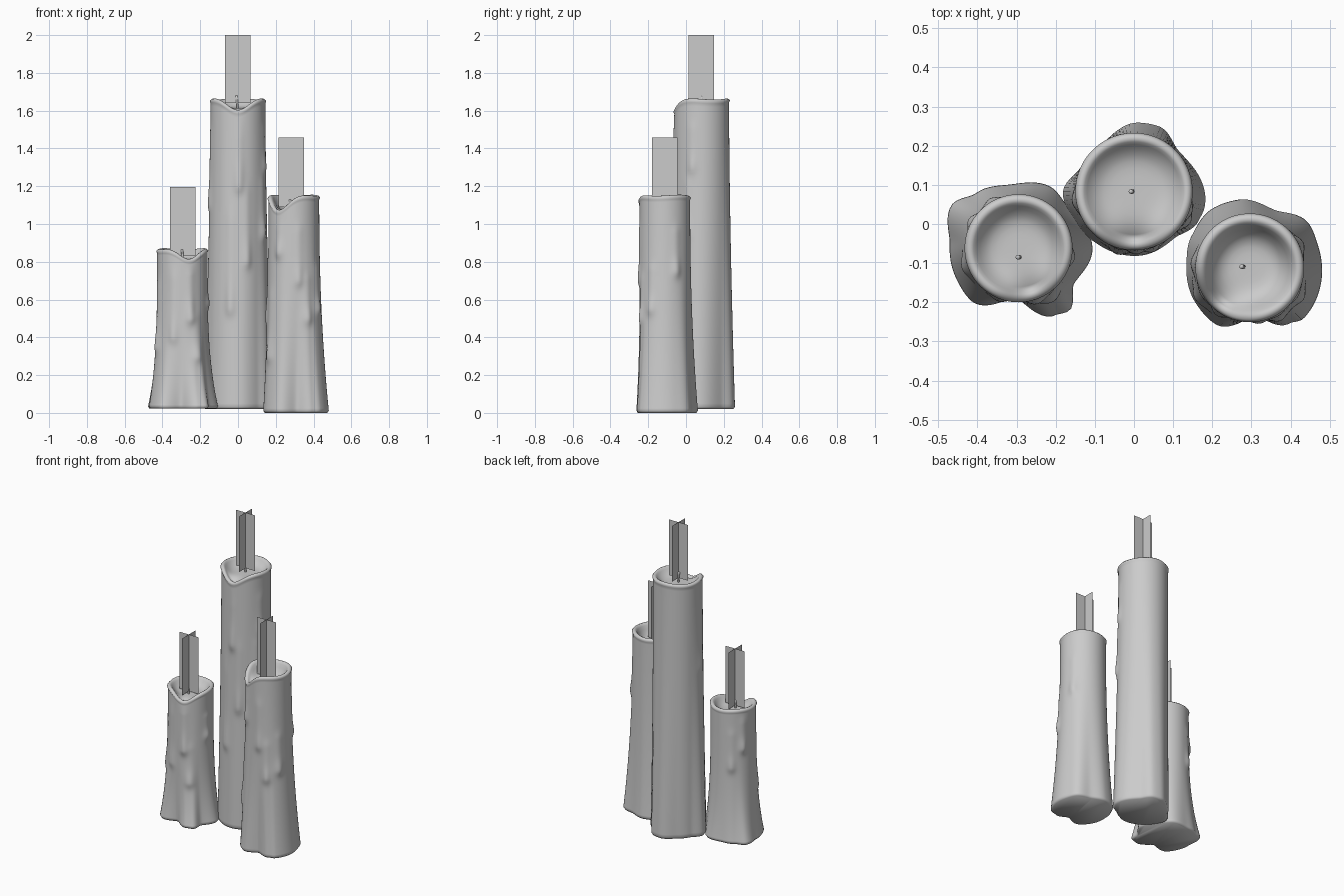
import bpy, bmesh, math
from math import cos, sin, pi, exp, radians

if "Cube" in bpy.data.objects:
    bpy.data.objects.remove(bpy.data.objects["Cube"])

N, RINGS = 96, 90


def angle_gap(a, b):
    return (a - b + pi) % (2 * pi) - pi


def base_radius(outline, cx, cy):
    """Smooth radius-by-angle function through the melted foot outline."""
    pts = sorted((math.atan2(y - cy, x - cx) % (2 * pi), math.hypot(x - cx, y - cy))
                 for x, y in outline)
    pts = [(pts[-1][0] - 2 * pi, pts[-1][1])] + pts + [(pts[0][0] + 2 * pi, pts[0][1])]

    def radius(a):
        a %= 2 * pi
        for (a0, r0), (a1, r1) in zip(pts, pts[1:]):
            if a0 <= a <= a1:
                t = (a - a0) / (a1 - a0)
                t = t * t * (3 - 2 * t)
                return r0 + (r1 - r0) * t
        return pts[0][1]
    return radius


def drip_height(drips, a, z):
    """Running wax: a thin tail that swells into a bead at its lower end."""
    h = 0
    for deg, top, bottom, width, height in drips:
        d = angle_gap(a, radians(deg)) / width
        if z > bottom:
            s = (z - bottom) / (top - bottom)
            along = 0.35 + 0.65 * exp(-(s / 0.3) ** 2)
            if s > 1:
                along *= exp(-((s - 1) / 0.2) ** 2)
        else:
            along = exp(-((z - bottom) / 0.035) ** 2)
        h += height * along * exp(-d * d)
    return h


def wax(name, cx, cy, r, z0, z1, pool, outline, power, notch, drips):
    foot = base_radius(outline, cx, cy)
    n_ang, n_wid, n_dep = radians(notch[0]), notch[1], notch[2]
    bm = bmesh.new()
    rings = []

    def ring(fn):
        rings.append([bm.verts.new(fn(2 * pi * i / N)) for i in range(N)])

    def dip(a):
        return n_dep * exp(-(angle_gap(a, n_ang) / n_wid) ** 2) + 0.006 * (1 + sin(3 * a + cx * 9)) / 2

    def put(a, rad, z):
        return (cx + rad * cos(a), cy + rad * sin(a), z)

    # underside edge
    ring(lambda a: put(a, foot(a) - 0.012, z0))
    # outer wall with flare and drips
    for k in range(RINGS + 1):
        t = k / RINGS

        def wall(a, t=t):
            z = z0 + 0.012 + t * (z1 - dip(a) - 0.022 - z0 - 0.012)
            w = (1 - t) ** power
            rad = r - 0.004 + (foot(a) - r) * w
            rad += drip_height(drips, a, z) * min(1, (1 - t) * 12) * min(1, t * 6)
            return put(a, rad, z)
        ring(wall)
    # rounded lip
    for dr, dz in ((0.001, 0.011), (-0.006, 0.003), (-0.014, 0), (-0.022, 0.004), (-0.029, 0.013)):
        ring(lambda a: put(a, r + dr, z1 - dip(a) - dz))
    # melted bowl
    for f in (0.93, 0.8, 0.65, 0.5, 0.35, 0.2, 0.08):
        def bowl(a):
            edge = z1 - dip(a) - 0.013
            return put(a, (r - 0.031) * f, pool + (edge - pool) * f ** 5)
        ring(bowl)
    for lo, hi in zip(rings, rings[1:]):
        for i in range(N):
            j = (i + 1) % N
            bm.faces.new((lo[i], lo[j], hi[j], hi[i]))
    bm.faces.new(rings[0][::-1])
    bm.faces.new(rings[-1])
    return finish(name, bm)


def finish(name, bm, smooth=True):
    me = bpy.data.meshes.new(name)
    bm.to_mesh(me)
    bm.free()
    for p in me.polygons:
        p.use_smooth = smooth
    ob = bpy.data.objects.new(name, me)
    bpy.context.collection.objects.link(ob)
    return ob


def wick(name, x, y, z0, z1):
    bm = bmesh.new()
    rows = []
    for k in range(5):
        t = k / 4
        rows.append([bm.verts.new((x - 0.004 * t * t + 0.006 * cos(i * pi / 4),
                                   y + 0.006 * sin(i * pi / 4),
                                   z0 + (z1 - z0) * t)) for i in range(8)])
    for lo, hi in zip(rows, rows[1:]):
        for i in range(8):
            j = (i + 1) % 8
            bm.faces.new((lo[i], lo[j], hi[j], hi[i]))
    bm.faces.new(rows[-1])
    finish(name, bm)


def flame(name, x, y, z0, z1, h=0.068):
    """Two crossed upright cards."""
    bm = bmesh.new()
    for dx, dy in ((h, 0), (0, h)):
        bm.faces.new([bm.verts.new(c) for c in (
            (x - dx, y - dy, z0), (x + dx, y + dy, z0), (x + dx, y + dy, z1), (x - dx, y - dy, z1))])
    finish(name, bm, False)


# tall centre candle
wax("tall_candle", 0, 0.083, 0.149, 0.02, 1.665, 1.615,
    [(.015, .263), (.066, .253), (.117, .19), (.184, .04), (.168, .005), (.105, -.04),
     (.015, -.085), (-.087, -.06), (-.15, 0), (-.186, .077), (-.138, .15), (-.087, .207)],
    1.6, (-90, 0.55, 0.055),
    [(-88, 1.6, 1.2, .16, .014), (-72, 1.15, .8, .15, .012), (-105, 1.0, .55, .15, .012),
     (-20, 1.5, 1.3, .16, .010), (-30, 1.2, .95, .15, .012), (190, 1.45, 1.1, .18, .010)])
wick("tall_wick", -0.004, 0.083, 1.61, 1.68)
flame("tall_flame", -0.002, 0.08, 1.64, 2.0)

# short left candle
wax("short_candle", -0.295, -0.062, 0.137, 0.022, 0.872, 0.815,
    [(-.475, -.053), (-.47, .05), (-.406, .082), (-.316, .105), (-.214, .10), (-.168, .05),
     (-.102, -.066), (-.15, -.155), (-.163, -.225), (-.20, -.237), (-.304, -.194),
     (-.418, -.2), (-.457, -.143)],
    3.2, (-75, 0.55, 0.055),
    [(-72, .78, .5, .17, .015), (-58, .5, .3, .17, .013), (-110, .7, .4, .17, .010),
     (-10, .7, .58, .17, .012), (150, .8, .62, .17, .014), (120, .7, .5, .17, .011),
     (200, .65, .35, .2, .012)])
wick("short_wick", -0.293, -0.085, 0.80, 0.865)
flame("short_flame", -0.292, -0.085, 0.83, 1.197)

# middle-height right candle
wax("middle_candle", 0.296, -0.112, 0.138, 0.0, 1.155, 1.07,
    [(.194, .04), (.265, .066), (.36, .04), (.449, .005), (.474, -.053), (.436, -.245),
     (.398, -.258), (.31, -.24), (.207, -.26), (.156, -.207), (.13, -.105), (.143, -.03)],
    2.2, (-128, 0.6, 0.075),
    [(-125, 1.05, .85, .18, .014), (-80, .95, .7, .17, .012), (-60, .7, .5, .17, .013),
     (-30, .75, .55, .17, .013), (25, .95, .75, .17, .013), (-150, .6, .3, .2, .012),
     (175, .8, .5, .18, .010)])
wick("middle_wick", 0.279, -0.109, 1.06, 1.13)
flame("middle_flame", 0.282, -0.112, 1.09, 1.457)
